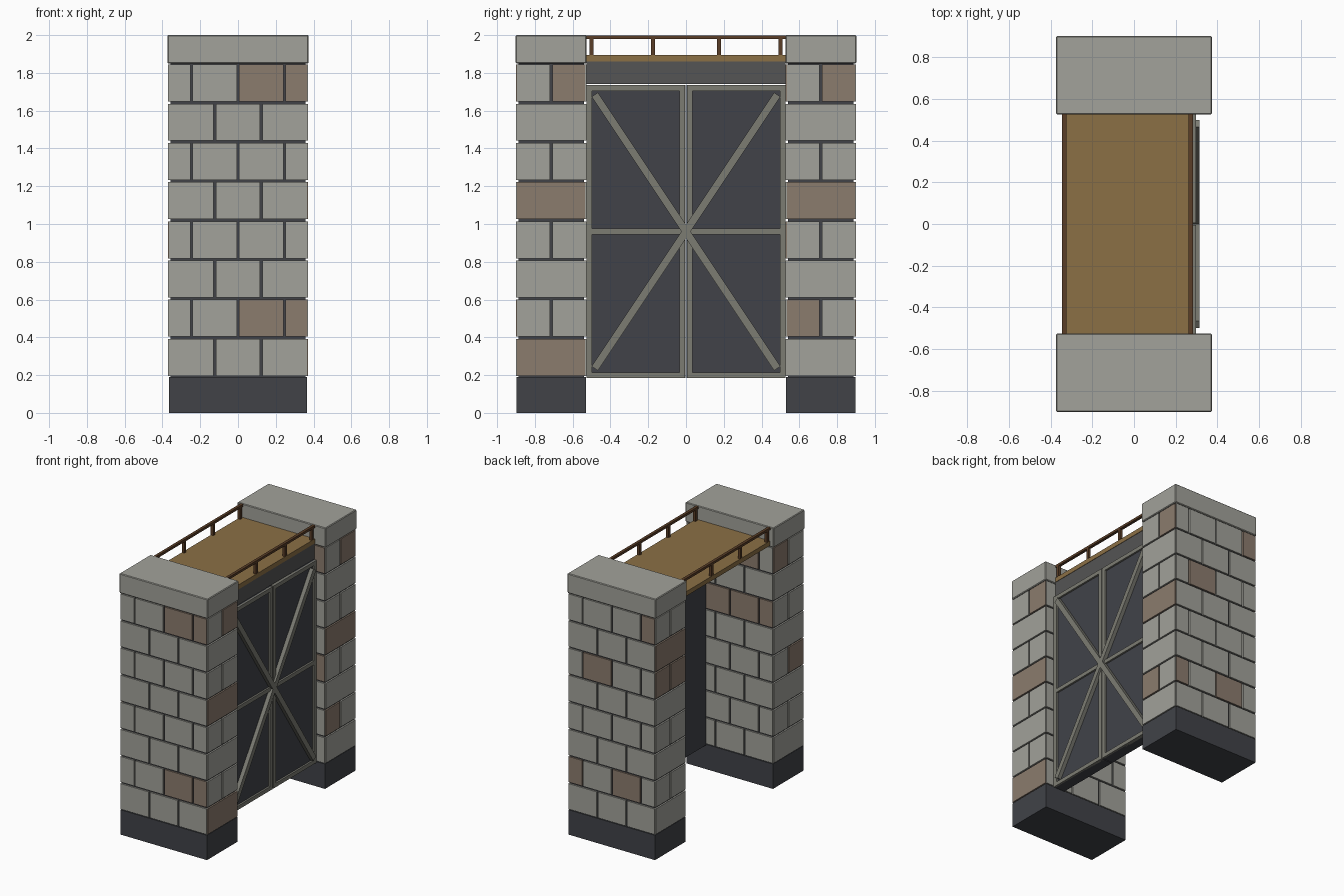
import bpy, bmesh, math
from mathutils import Matrix, Vector

if "Cube" in bpy.data.objects:
    bpy.data.objects.remove(bpy.data.objects["Cube"])


def mat(name, r, g, b):
    m = bpy.data.materials.new(name)
    m.diffuse_color = (r, g, b, 1)
    m.use_nodes = True
    m.node_tree.nodes["Principled BSDF"].inputs["Base Color"].default_value = m.diffuse_color
    return m


STONE = mat("stone", 0.36, 0.36, 0.325)
BROWN = mat("brown_stone", 0.26, 0.20, 0.155)
DARK = mat("dark_stone", 0.052, 0.055, 0.064)
PANEL = mat("door_panel", 0.052, 0.055, 0.066)
STEEL = mat("door_frame", 0.20, 0.20, 0.17)
LINTEL = mat("lintel", 0.09, 0.09, 0.09)
PLANK = mat("deck_wood", 0.26, 0.16, 0.06)
RAIL = mat("rail_wood", 0.10, 0.047, 0.02)


def boxes(name, parts, material, bevel=0):
    """One object from boxes given as (x0, x1, y0, y1, z0, z1[, tilt about x])."""
    bm = bmesh.new()
    for p in parts:
        lo, hi = Vector(p[0:6:2]), Vector(p[1:6:2])
        m = Matrix.Translation((lo + hi) / 2)
        if len(p) > 6:
            m = m @ Matrix.Rotation(p[6], 4, 'X')
        bmesh.ops.create_cube(bm, size=1, matrix=m @ Matrix.Diagonal((hi - lo).to_4d()))
    if bevel:
        bmesh.ops.bevel(bm, geom=bm.edges[:], offset=bevel, segments=1, affect='EDGES')
    me = bpy.data.meshes.new(name)
    bm.to_mesh(me)
    bm.free()
    me.materials.append(material)
    ob = bpy.data.objects.new(name, me)
    bpy.context.collection.objects.link(ob)
    return ob


# Towers: dark plinth and core, block facing, cap
X, IN, OUT = 0.37, 0.528, 0.90
BASE, TOP, COURSES, GAP, PROUD = 0.19, 1.85, 8, 0.006, 0.012
STEP = (TOP - BASE) / COURSES
# brown blocks: (tower side, face) -> (course, index along the face)
BROWN_AT = {
    (-1, "-y"): [(1, 2), (1, 3), (7, 2), (7, 3)],
    (-1, "+y"): [(5, 0), (5, 1), (5, 2), (7, 1)],
    (-1, "+x"): [(0, 0), (4, 0), (7, 1)],
    (-1, "-x"): [(7, 1), (3, 0)],
    (1, "-y"): [(7, 3), (3, 3)],
    (1, "+y"): [(1, 3), (1, 1), (5, 2), (7, 0)],
    (1, "+x"): [(1, 0), (4, 0), (7, 1)],
    (1, "-x"): [(6, 0), (5, 0), (5, 1)],
}
LONG = [[-X, -X / 3, X / 3, X], [-X, -X * 2 / 3, 0, X * 2 / 3, X]]

for side, label in ((-1, "front"), (1, "back")):
    y0, y1 = sorted((side * IN, side * OUT))
    boxes(label + "_tower_plinth", [(-X + .004, X - .004, y0 + .002, y1 - .002, 0, BASE)], DARK)
    c = PROUD
    boxes(label + "_tower_core", [(-X + c, X - c, y0 + c, y1 - c, BASE, TOP)], DARK)
    boxes(label + "_tower_cap", [(-X - .004, X + .004, y0 - .002, y1 + .002, TOP, 2)], STONE, 0.005)
    short = [[y0, y1], [y0, (y0 + y1) / 2, y1]]
    grey, brown = [], []
    for face in ("-y", "+y", "-x", "+x"):
        for k in range(COURSES):
            z = (BASE + k * STEP + GAP, BASE + (k + 1) * STEP - GAP)
            cuts = (LONG if face[1] == "y" else short)[k % 2]
            for i, (a, b) in enumerate(zip(cuts, cuts[1:])):
                a, b = a + GAP, b - GAP
                if face[1] == "y":
                    d = (y0, y0 + 2 * c) if face[0] == "-" else (y1 - 2 * c, y1)
                    box = (a, b, *d, *z)
                else:
                    d = (-X, -X + 2 * c) if face[0] == "-" else (X - 2 * c, X)
                    box = (*d, a, b, *z)
                (brown if (k, i) in BROWN_AT[side, face] else grey).append(box)
    boxes(label + "_tower_blocks", grey, STONE)
    boxes(label + "_tower_brown_blocks", brown, BROWN)

# Walkway between the towers with lintel below
boxes("deck", [(-0.345, 0.283, -IN, IN, 1.86, 1.895)], PLANK)
boxes("lintel", [(0.20, 0.28, -IN, IN, 1.74, 1.86)], LINTEL)

# Railings on both edges
for x, label in ((-0.335, "left"), (0.273, "right")):
    h = 0.011
    parts = [(x - h, x + h, -IN, IN, 1.98, 1.998)]
    for y in (-0.5, -0.175, 0.175, 0.5):
        parts.append((x - h, x + h, y - h, y + h, 1.895, 1.985))
    boxes(label + "_railing", parts, RAIL)

# Double door: thick panels, frame strips and diagonal braces
Z0, Z1, ZM, W = 0.185, 1.735, 0.96, 0.03
for side, label in ((-1, "front"), (1, "back")):
    def leaf(x0, x1, a, b, z0, z1):
        return (x0, x1, *sorted((side * a, side * b)), z0, z1)

    boxes(label + "_door_panel", [leaf(0.20, 0.283, 0.003, IN, Z0, Z1)], PANEL)
    f = (0.27, 0.297)
    boxes(label + "_door_frame", [
        leaf(*f, 0.005, 0.005 + W, Z0, Z1),
        leaf(*f, IN - W, IN, Z0, Z1),
        leaf(*f, 0.035, IN - W, Z1 - W, Z1),
        leaf(*f, 0.035, IN - W, Z0, Z0 + W),
        leaf(*f, 0.035, IN - W, ZM - W / 2, ZM + W / 2),
    ], STEEL)
    braces = []
    for up in (-1, 1):
        dy, dz = side * 0.483, up * 0.725
        n = math.hypot(dy, dz)
        cy, cz = dy / 2, ZM + dz / 2
        braces.append((0.28, 0.313, cy - n / 2, cy + n / 2, cz - .02, cz + .02, math.atan2(dz, dy)))
    boxes(label + "_door_braces", braces, STEEL)
